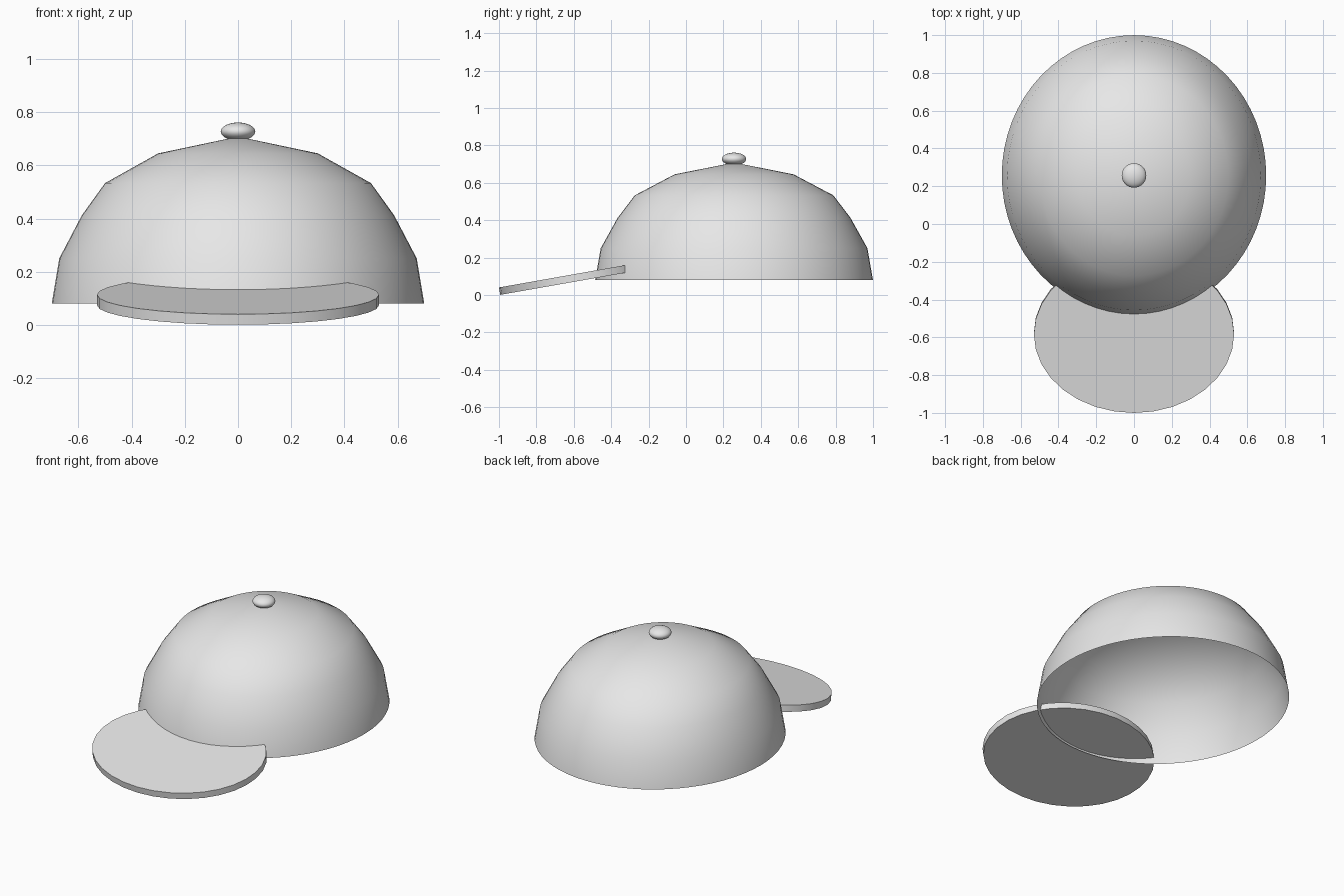
import bpy
import bmesh
import math
from mathutils import Matrix

cube = bpy.data.objects.get("Cube")
if cube:
    bpy.data.objects.remove(cube, do_unlink=True)

CENTRE_Y = 0.257

fabric = bpy.data.materials.new("light_grey")
fabric.use_nodes = True
fabric.diffuse_color = (0.8, 0.8, 0.8, 1)
fabric.node_tree.nodes["Principled BSDF"].inputs["Base Color"].default_value = (0.8, 0.8, 0.8, 1)


def add_object(name, bm, smooth=True):
    """Turn a bmesh into a named, coloured object."""
    mesh = bpy.data.meshes.new(name)
    bmesh.ops.recalc_face_normals(bm, faces=bm.faces[:])
    bm.to_mesh(mesh)
    bm.free()
    mesh.materials.append(fabric)
    obj = bpy.data.objects.new(name, mesh)
    bpy.context.collection.objects.link(obj)
    for poly in mesh.polygons:
        poly.use_smooth = smooth
    return obj


# Crown: an open shell lathed from a profile, slightly longer front to back
profile = [(0.70, 0.08), (0.672, 0.25), (0.587, 0.412), (0.50, 0.533), (0.30, 0.645), (0, 0.708)]
bm = bmesh.new()
points = [bm.verts.new((r, 0, z)) for r, z in profile]
edges = [bm.edges.new(pair) for pair in zip(points, points[1:])]
bmesh.ops.spin(bm, geom=points + edges, cent=(0, 0, 0), axis=(0, 0, 1),
               angle=math.tau, steps=64, use_duplicate=False)
bmesh.ops.remove_doubles(bm, verts=bm.verts[:], dist=0.001)
bmesh.ops.transform(bm, verts=bm.verts[:],
                    matrix=Matrix.Translation((0, CENTRE_Y, 0)) @ Matrix.Diagonal((1, 1.061, 1, 1)))
add_object("crown", bm)

# Visor: a thin oval disc tipped down at the front, its back inside the crown
bm = bmesh.new()
place = (Matrix.Translation((0, -0.58, 0.094)) @ Matrix.Rotation(math.radians(10), 4, "X")
         @ Matrix.Diagonal((0.53, 0.423, 0.04, 1)))
bmesh.ops.create_cone(bm, cap_ends=True, segments=32, radius1=1, radius2=1, depth=1, matrix=place)
visor = add_object("visor", bm, smooth=False)
bpy.ops.object.select_all(action="DESELECT")
visor.select_set(True)
bpy.context.view_layer.objects.active = visor
bpy.ops.object.shade_smooth_by_angle(angle=math.radians(30))

# Button: a flattened ball on top
bm = bmesh.new()
place = Matrix.Translation((0, CENTRE_Y, 0.727)) @ Matrix.Diagonal((0.065, 0.065, 0.034, 1))
bmesh.ops.create_uvsphere(bm, u_segments=32, v_segments=16, radius=1, matrix=place)
add_object("top_button", bm)
